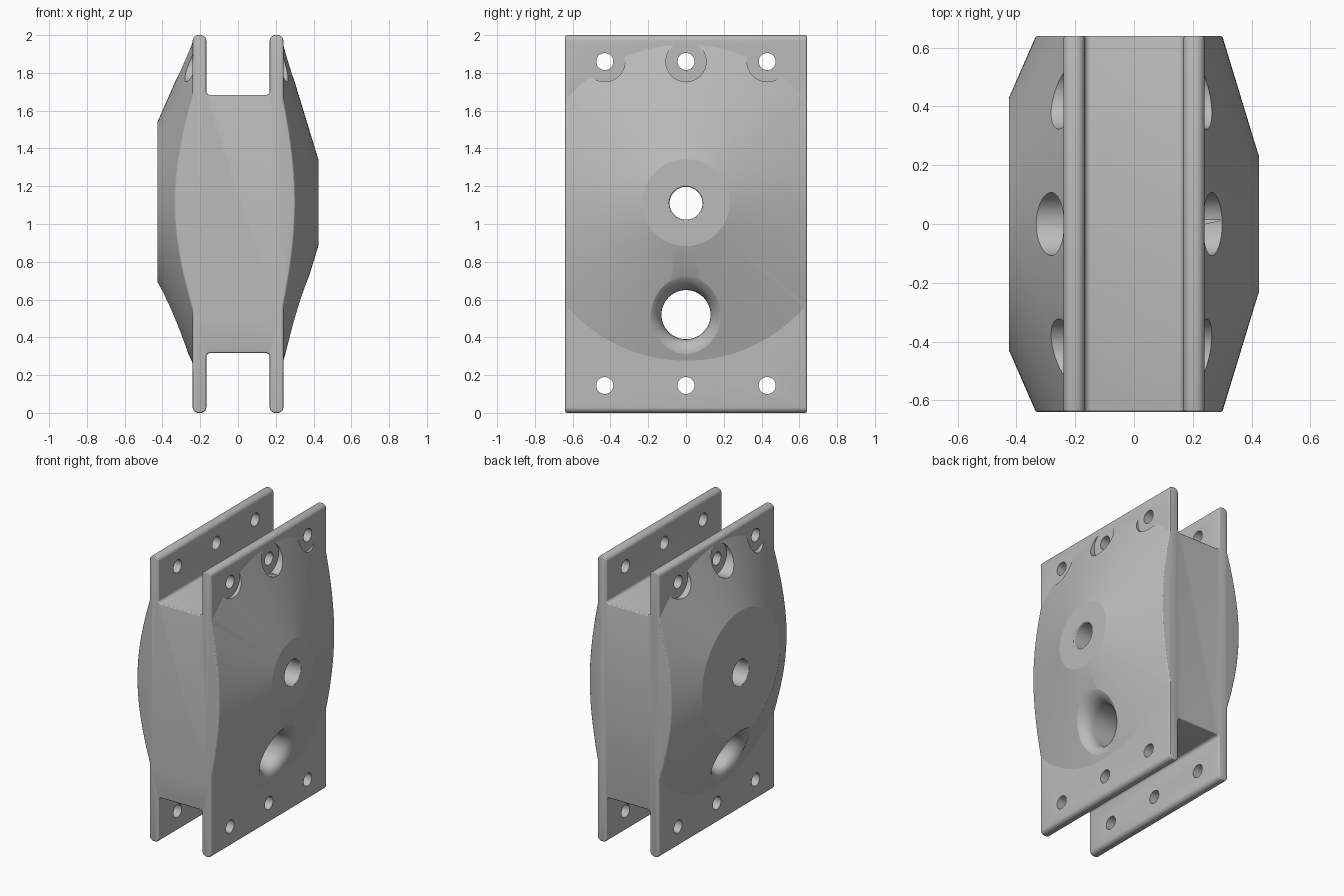
import bpy
import bmesh
from math import sin, cos, pi, radians

if "Cube" in bpy.data.objects:
    bpy.data.objects.remove(bpy.data.objects["Cube"], do_unlink=True)

HALF_DEPTH, ROUND = 0.64, 0.01
PLATE_OUT, PLATE_IN = 0.24, 0.168
CORE_HALF = 0.683
TIP_R, FILLET_R = 0.03, 0.02
BOSS_BASE, BOSS_TOP = 0.228, 0.425
HUB_Z = 1.113
BOLT_Y = (-0.43, 0, 0.43)

# Rounding of the front and back rims: (y, inset) from the end face inwards
RIM = [(HALF_DEPTH - ROUND * (1 - cos(radians(t))), ROUND * (1 - sin(radians(t))))
       for t in (0, 30, 60, 90)]

metal = bpy.data.materials.new("grey metal")
metal.use_nodes = True
grey = (0.5, 0.5, 0.5, 1)
metal.diffuse_color = grey
metal.node_tree.nodes["Principled BSDF"].inputs["Base Color"].default_value = grey


def to_object(name, bm):
    bmesh.ops.recalc_face_normals(bm, faces=bm.faces)
    mesh = bpy.data.meshes.new(name)
    bm.to_mesh(mesh)
    bm.free()
    mesh.materials.append(metal)
    obj = bpy.data.objects.new(name, mesh)
    bpy.context.collection.objects.link(obj)
    return obj


def loft(sections):
    """Skin a list of closed point loops and cap both ends."""
    bm = bmesh.new()
    rings = [[bm.verts.new(p) for p in section] for section in sections]
    n = len(rings[0])
    for a, b in zip(rings, rings[1:]):
        for i in range(n):
            j = (i + 1) % n
            bm.faces.new((a[i], a[j], b[j], b[i]))
    bm.faces.new(rings[0])
    bm.faces.new(rings[-1])
    return bm


def lathe(profile, y, z, segments=48, slopes=(0, 0)):
    """Turn (x, radius) points around the x axis; slopes lean the -x and +x ends."""
    sections = []
    for x, r in profile:
        lean = slopes[1] if x > 0 else -slopes[0]
        angles = [2 * pi * i / segments for i in range(segments)]
        sections.append([(x + lean * r * sin(a), y + r * cos(a), z + r * sin(a))
                         for a in angles])
    return loft(sections)


def flared_hole(r, fillet, left_x, right_x):
    """Profile of a through hole whose two mouths are rounded over."""
    def mouth(x):
        steps = [radians(11.25 * i) for i in range(9)]
        arc = [(x - fillet + fillet * sin(t), r + fillet - fillet * cos(t)) for t in steps]
        return arc + [(x + 0.3, r + fillet)]
    return [(-x, rad) for x, rad in reversed(mouth(left_x))] + mouth(right_x)


def h_outline(inset):
    """H-shaped section with rounded plate tips and channel corners, shrunk by inset."""
    corners = ((PLATE_OUT - TIP_R, 1 - TIP_R, TIP_R - inset, 0, 90),
               (PLATE_IN + TIP_R, 1 - TIP_R, TIP_R - inset, 90, 180),
               (PLATE_IN - FILLET_R, CORE_HALF + FILLET_R, FILLET_R + inset, 0, -90))
    quarter = []
    for x, z, r, start, end in corners:
        for k in range(9):
            a = radians(start + (end - start) * k / 8)
            quarter.append((x + r * cos(a), z + r * sin(a)))
    half = quarter + [(-x, z) for x, z in reversed(quarter)]
    return half + [(-x, -z) for x, z in half]


def boss_solid(side, flat_r, slope):
    """Flat-topped cone cropped to the body depth, with rounded rims."""
    base_r = flat_r + (BOSS_TOP - BOSS_BASE) / slope
    cone = lathe([(side * BOSS_BASE, base_r), (side * BOSS_TOP, flat_r)], 0, HUB_Z, 128)
    crop = HALF_DEPTH - ROUND
    for s in (-1, 1):
        bmesh.ops.bisect_plane(cone, geom=cone.verts[:] + cone.edges[:] + cone.faces[:],
                               plane_co=(0, s * crop, 0), plane_no=(0, s, 0),
                               clear_outer=True)
    points = []
    for v in cone.verts:
        x, y, z = v.co
        if abs(y) > crop - 0.0001:
            s = 1 if y > 0 else -1
            points += [(x - side * inset, s * rim_y, z) for rim_y, inset in RIM]
        else:
            points.append((x, y, z))
    cone.free()
    bm = bmesh.new()
    for p in points:
        bm.verts.new(p)
    bmesh.ops.convex_hull(bm, input=bm.verts[:])
    bmesh.ops.delete(bm, geom=[v for v in bm.verts if not v.link_faces], context='VERTS')
    bmesh.ops.dissolve_limit(bm, angle_limit=radians(0.3), verts=bm.verts[:],
                             edges=bm.edges[:])
    return bm


def combine(target, tool, operation):
    mod = target.modifiers.new("join", 'BOOLEAN')
    mod.operation = operation
    mod.solver = 'EXACT'
    mod.object = tool
    bpy.context.view_layer.objects.active = target
    bpy.ops.object.modifier_apply(modifier=mod.name)
    bpy.data.objects.remove(tool, do_unlink=True)


# H-shaped body: two side plates joined by a solid core
stations = [(-y, inset) for y, inset in RIM] + list(reversed(RIM))
body = to_object("bracket_body", loft([[(x, y, z + 1) for x, z in h_outline(inset)]
                                       for y, inset in stations]))

# Conical bosses with counterbores round the top bolts
for side, flat_r, slope in ((1, 0.23, 0.305), (-1, 0.43, 0.44)):
    boss = to_object("boss", boss_solid(side, flat_r, slope))
    for y in BOLT_Y:
        bore = lathe([(side * 0.2, 0.107), (side * 0.6, 0.107)], y, 1.86)
        combine(boss, to_object("counterbore", bore), 'DIFFERENCE')
    combine(body, boss, 'UNION')

# Bolt holes through both plates
for z in (0.145, 1.86):
    for y in BOLT_Y:
        hole = lathe([(-0.6, 0.045), (0.6, 0.045)], y, z, 32)
        combine(body, to_object("bolt_hole", hole), 'DIFFERENCE')

# Central pivot hole and the wide flared hole below it
pivot = lathe(flared_hole(0.087, 0.011, BOSS_TOP + 0.001, BOSS_TOP + 0.001), 0, 1.11)
combine(body, to_object("pivot_hole", pivot), 'DIFFERENCE')
flare = lathe(flared_hole(0.13, 0.1, 0.358, 0.317), 0, 0.52, 64, (0.44, 0.305))
combine(body, to_object("flared_hole", flare), 'DIFFERENCE')

# Smooth shading with crisp edges
bpy.ops.object.select_all(action='DESELECT')
body.select_set(True)
bpy.context.view_layer.objects.active = body
bpy.ops.object.shade_smooth_by_angle(angle=radians(16))
